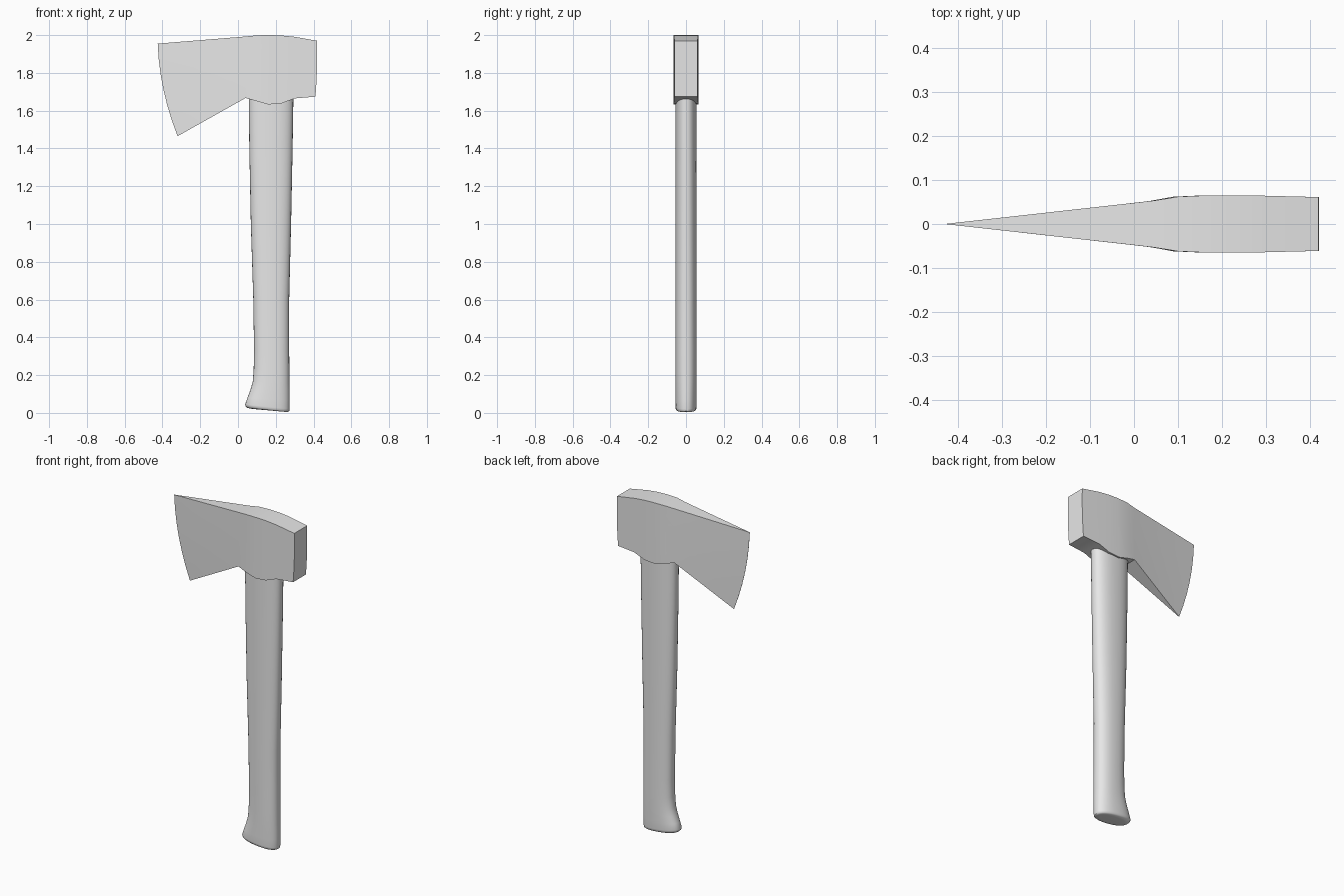
import bpy, math

if "Cube" in bpy.data.objects:
    bpy.data.objects.remove(bpy.data.objects["Cube"])

grey = bpy.data.materials.new("light_grey")
grey.diffuse_color = (0.8, 0.8, 0.8, 1)
grey.use_nodes = True
grey.node_tree.nodes["Principled BSDF"].inputs["Base Color"].default_value = grey.diffuse_color


def make_object(name, verts, faces, angle):
    mesh = bpy.data.meshes.new(name)
    mesh.from_pydata(verts, [], faces)
    mesh.materials.append(grey)
    obj = bpy.data.objects.new(name, mesh)
    bpy.context.collection.objects.link(obj)
    bpy.ops.object.select_all(action='DESELECT')
    obj.select_set(True)
    bpy.context.view_layer.objects.active = obj
    # consistent outward normals
    bpy.ops.object.mode_set(mode='EDIT')
    bpy.ops.mesh.select_all(action='SELECT')
    bpy.ops.mesh.normals_make_consistent(inside=False)
    bpy.ops.object.mode_set(mode='OBJECT')
    bpy.ops.object.shade_smooth_by_angle(angle=math.radians(angle))
    return obj


def loft(name, rings, angle):
    """Skin equal-length closed rings and cap both ends."""
    n = len(rings[0])
    verts = [v for ring in rings for v in ring]
    faces = [(r * n + i, r * n + (i + 1) % n, (r + 1) * n + (i + 1) % n, (r + 1) * n + i)
             for r in range(len(rings) - 1) for i in range(n)]
    faces.append(tuple(range(n)))
    faces.append(tuple((len(rings) - 1) * n + i for i in range(n)))
    return make_object(name, verts, faces, angle)


# Handle: flattened oval rings (left x, right x, left z, right z, half depth)
SIDES = 32
sections = [
    (0.075, 0.235, 0.021, 0.007, 0.035), (0.05, 0.262, 0.026, 0.004, 0.049),
    (0.04, 0.271, 0.035, 0.009, 0.055), (0.038, 0.273, 0.045, 0.02, 0.056),
    (0.05, 0.273, 0.08, 0.07, 0.056), (0.065, 0.273, 0.12, 0.12, 0.056),
    (0.078, 0.272, 0.165, 0.165, 0.056), (0.083, 0.272, 0.23, 0.23, 0.056),
    (0.085, 0.271, 0.33, 0.33, 0.056), (0.081, 0.271, 0.6, 0.6, 0.056),
    (0.068, 0.281, 1.0, 1.0, 0.056), (0.06, 0.289, 1.4, 1.4, 0.056),
    (0.057, 0.293, 1.65, 1.65, 0.056), (0.057, 0.293, 1.72, 1.72, 0.056),
]


def oval(x0, x1, z0, z1, depth):
    ring = []
    for i in range(SIDES):
        a = 2 * math.pi * i / SIDES
        c, s = math.cos(a), math.sin(a)
        u = math.copysign(abs(c) ** 0.85, c)
        v = math.copysign(abs(s) ** 0.85, s)
        t = (u + 1) / 2
        ring.append((x0 + (x1 - x0) * t, depth * v, z0 + (z1 - z0) * t))
    return ring


loft("handle", [oval(*s) for s in sections], 50)

# Axe head: columns (top x, top z, bottom x, bottom z, half depth, forward bulge)
ROWS = 6
columns = [
    (-0.425, 1.955, -0.32, 1.465, 0.0005, -0.022),
    (0.045, 1.993, 0.04, 1.667, 0.053, 0),
    (0.10, 1.999, 0.09, 1.653, 0.062, 0),
    (0.17, 2.0, 0.16, 1.633, 0.065, 0),
    (0.23, 1.998, 0.23, 1.638, 0.065, 0),
    (0.30, 1.991, 0.30, 1.665, 0.064, 0),
    (0.418, 1.97, 0.41, 1.674, 0.061, 0.004),
]


def head_ring(xt, zt, xb, zb, depth, bulge):
    side = []
    for i in range(ROWS + 1):
        t = i / ROWS
        side.append((xt + (xb - xt) * t + bulge * 4 * t * (1 - t), zt + (zb - zt) * t))
    return [(x, -depth, z) for x, z in side] + [(x, depth, z) for x, z in reversed(side)]


loft("axe_head", [head_ring(*c) for c in columns], 35)
